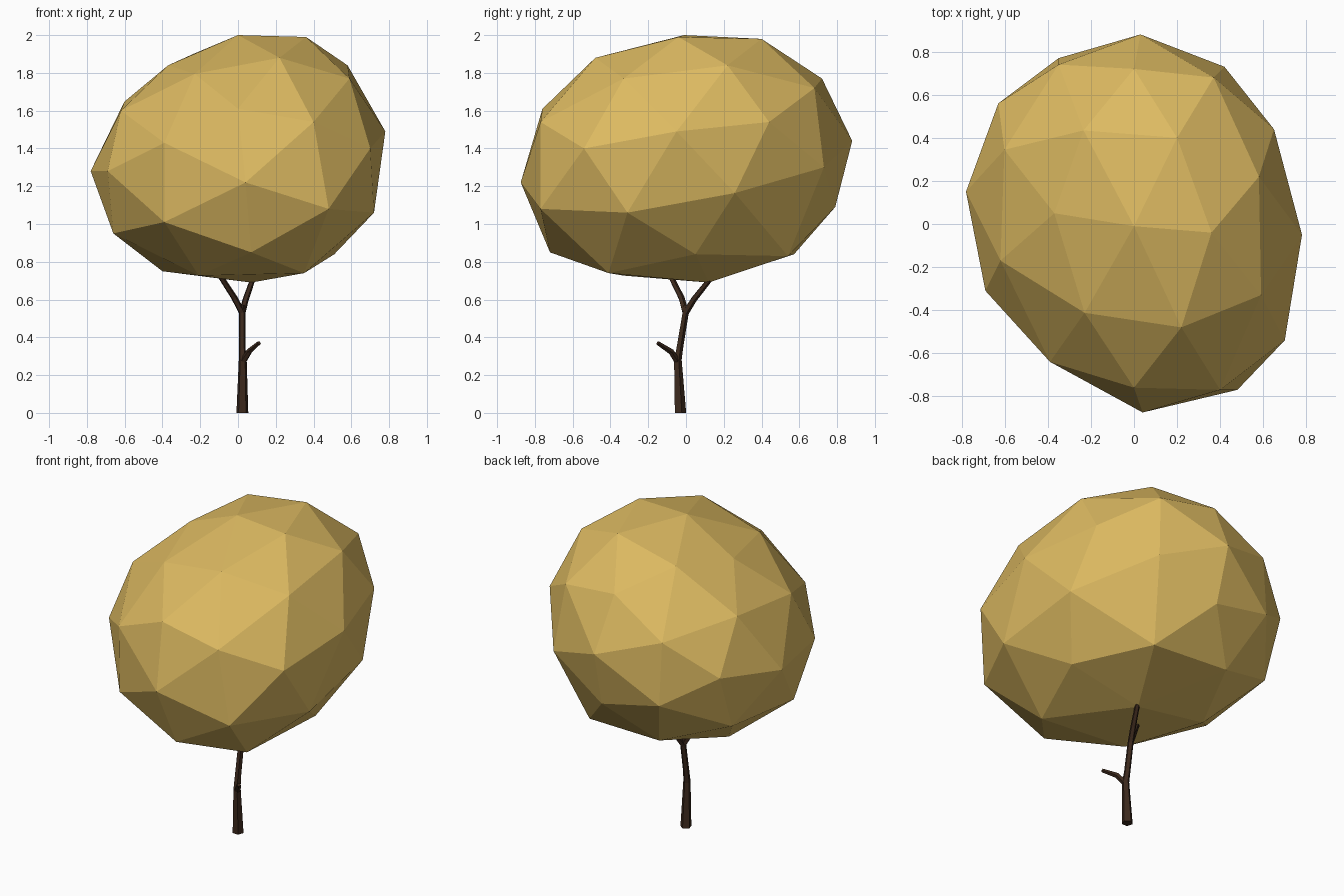
import bpy, bmesh, math
from mathutils import Vector, Matrix


def material(name, rgb):
    m = bpy.data.materials.new(name)
    m.diffuse_color = (*rgb, 1)
    return m


def add_object(name, bm, mat):
    bmesh.ops.recalc_face_normals(bm, faces=bm.faces)
    me = bpy.data.meshes.new(name)
    bm.to_mesh(me)
    bm.free()
    me.materials.append(mat)
    ob = bpy.data.objects.new(name, me)
    bpy.context.collection.objects.link(ob)
    return ob


def tube(name, path, mat, sides=5):
    """Tapered faceted limb; path = (x, y, z, radius) points."""
    bm = bmesh.new()
    pts = [Vector(p[:3]) for p in path]
    rings = []
    for i, p in enumerate(pts):
        d = (pts[min(i + 1, len(pts) - 1)] - pts[max(i - 1, 0)]).normalized()
        if i == 0 and p.z == 0:
            d = Vector((0, 0, 1))          # flat foot on the ground
        q = Vector((0, 0, 1)).rotation_difference(d)
        ring = []
        for k in range(sides):
            a = 2 * math.pi * k / sides + 0.3
            ring.append(bm.verts.new(p + q @ Vector((math.cos(a), math.sin(a), 0)) * path[i][3]))
        rings.append(ring)
    for a, b in zip(rings, rings[1:]):
        for k in range(sides):
            j = (k + 1) % sides
            bm.faces.new((a[k], a[j], b[j], b[k]))
    bm.faces.new(rings[0][::-1])
    bm.faces.new(rings[-1])
    return add_object(name, bm, mat)


leaf = material("leaf_yellow", (0.72, 0.49, 0.12))
bark = material("bark_brown", (0.045, 0.022, 0.012))

# Canopy: once-subdivided icosahedron with an edge at the top
phi = (1 + 5 ** 0.5) / 2
corners = [Vector(v) for a in (-1, 1) for b in (-phi, phi)
           for v in ((a, 0, b), (0, b, a), (b, a, 0))]
dirs = list(corners)
for i, a in enumerate(corners):
    dirs += [a + b for b in corners[i + 1:] if abs((a - b).length - 2) < 0.01]
bm = bmesh.new()
for d in dirs:
    bm.verts.new(d.normalized())
bmesh.ops.convex_hull(bm, input=bm.verts[:])

# Squash, lean and taper it into a lopsided crown
lean = Matrix(((0.78, -0.005, -0.035), (-0.10, 0.875, -0.065), (0.105, 0.11, 0.655)))
for v in bm.verts:
    u = v.co.copy()
    taper = Vector((u.x * (1 - 0.09 * u.z), u.y * (1 - 0.04 * u.z), u.z))
    v.co = lean @ taper + Vector((0.02, 0.035, 1.345 + 0.035 * u.x ** 2))

# Pull the nearest corners to the crown's outline
outline = [
    (0, -0.01, 2.0), (0.07, 0.12, 0.69), (0.78, -0.05, 1.49), (-0.78, 0.15, 1.28),
    (0.03, 0.88, 1.44), (0.04, -0.875, 1.22), (0.36, -0.04, 1.99), (-0.37, 0.05, 1.84),
    (0.51, 0.05, 0.84), (-0.40, 0.14, 0.75), (0, 0.72, 1.77), (0, -0.76, 1.61),
    (0.04, 0.79, 1.09), (0.07, -0.72, 0.85), (0.65, 0.44, 1.54), (0.70, -0.54, 1.40),
    (-0.69, -0.31, 1.28), (-0.63, 0.56, 1.34), (0.20, 0.40, 1.98), (0.22, -0.48, 1.88),
    (0.30, 0.54, 0.83), (0.35, -0.41, 0.74), (0.58, 0.22, 1.84), (0.59, -0.33, 1.77),
    (-0.62, -0.17, 1.60), (0.72, -0.31, 1.06), (-0.66, -0.14, 0.95), (0.37, 0.68, 1.72),
    (0.40, -0.77, 1.54), (-0.35, 0.74, 1.56), (-0.39, -0.64, 1.43), (0.42, 0.73, 1.30),
    (0.48, -0.77, 1.08), (-0.35, 0.77, 1.17), (-0.39, -0.63, 1.01),
]
for p in map(Vector, outline):
    min(bm.verts, key=lambda v: (v.co - p).length).co = p
add_object("canopy", bm, leaf)

# Trunk, the two forks that carry the canopy, and a side twig
tube("trunk", [(0.023, -0.032, 0, 0.033), (0.025, -0.045, 0.28, 0.022),
               (0.022, -0.035, 0.34, 0.019), (0.022, -0.005, 0.52, 0.018),
               (0.02, 0, 0.57, 0.015)], bark)
tube("right_fork", [(0.022, -0.003, 0.53, 0.018), (0.04, 0.04, 0.60, 0.017),
                    (0.075, 0.12, 0.70, 0.015), (0.13, 0.22, 0.85, 0.009)], bark)
tube("left_fork", [(0.022, -0.003, 0.53, 0.018), (-0.02, -0.025, 0.61, 0.017),
                   (-0.085, -0.075, 0.71, 0.015), (-0.17, -0.14, 0.85, 0.009)], bark)
tube("side_twig", [(0.025, -0.045, 0.27, 0.018), (0.06, -0.08, 0.325, 0.016),
                   (0.112, -0.15, 0.37, 0.011)], bark)
